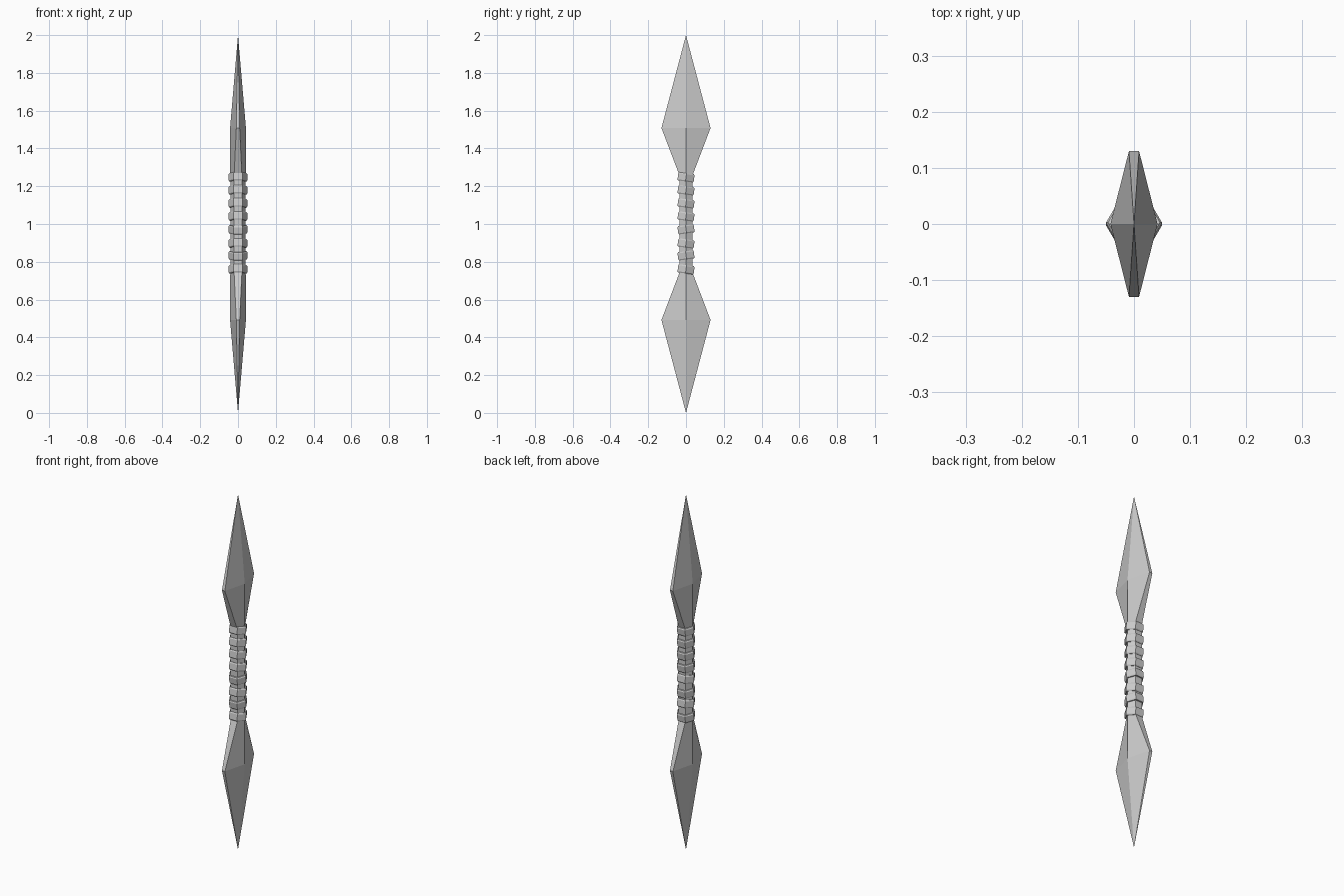
import bpy, bmesh
from math import radians, cos, sin, pi

if "Cube" in bpy.data.objects:
    bpy.data.objects.remove(bpy.data.objects["Cube"])


def hexagon(r, z):
    return [(r * cos(i * pi / 3), r * sin(i * pi / 3), z) for i in range(6)]


def blade_section(ridge, edge_x, edge_y, z):
    return [(ridge, 0, z), (edge_x, edge_y, z), (-edge_x, edge_y, z),
            (-ridge, 0, z), (-edge_x, -edge_y, z), (edge_x, -edge_y, z)]


def loft(name, rings, tip=None):
    bm = bmesh.new()
    loops = [[bm.verts.new(p) for p in ring] for ring in rings]
    for a, b in zip(loops, loops[1:]):
        for i in range(6):
            j = (i + 1) % 6
            bm.faces.new((a[i], a[j], b[j], b[i]))
    bm.faces.new(loops[0][::-1])
    if tip:
        t = bm.verts.new(tip)
        for i in range(6):
            bm.faces.new((loops[-1][i], loops[-1][(i + 1) % 6], t))
    else:
        bm.faces.new(loops[-1])
    bmesh.ops.recalc_face_normals(bm, faces=bm.faces)
    mesh = bpy.data.meshes.new(name)
    bm.to_mesh(mesh)
    bm.free()
    obj = bpy.data.objects.new(name, mesh)
    bpy.context.collection.objects.link(obj)
    return obj


# Six-sided handle core
loft("handle", [hexagon(0.041, 0.74), hexagon(0.041, 1.26)])

# Matching blades, pointing up and down
for name, s in (("upper_blade", 1), ("lower_blade", -1)):
    loft(name,
         [hexagon(0.041, 1 + s * 0.26),
          blade_section(0.042, 0.009, 0.13, 1 + s * 0.508)],
         tip=(0, 0, 1 + s * 1.0))

# Tilted grip bands wrapped around the handle
bands = [(1.247, -8), (1.178, -8), (1.109, -8), (1.040, -8),
         (0.972, 8), (0.897, -8), (0.834, 8), (0.760, -8)]
for i, (z, tilt) in enumerate(bands):
    band = loft(f"grip_band_{i + 1}",
                [hexagon(0.046, -0.022), hexagon(0.05, -0.016),
                 hexagon(0.05, 0.016), hexagon(0.046, 0.022)])
    band.location.z = z
    band.rotation_euler.x = radians(tilt)
